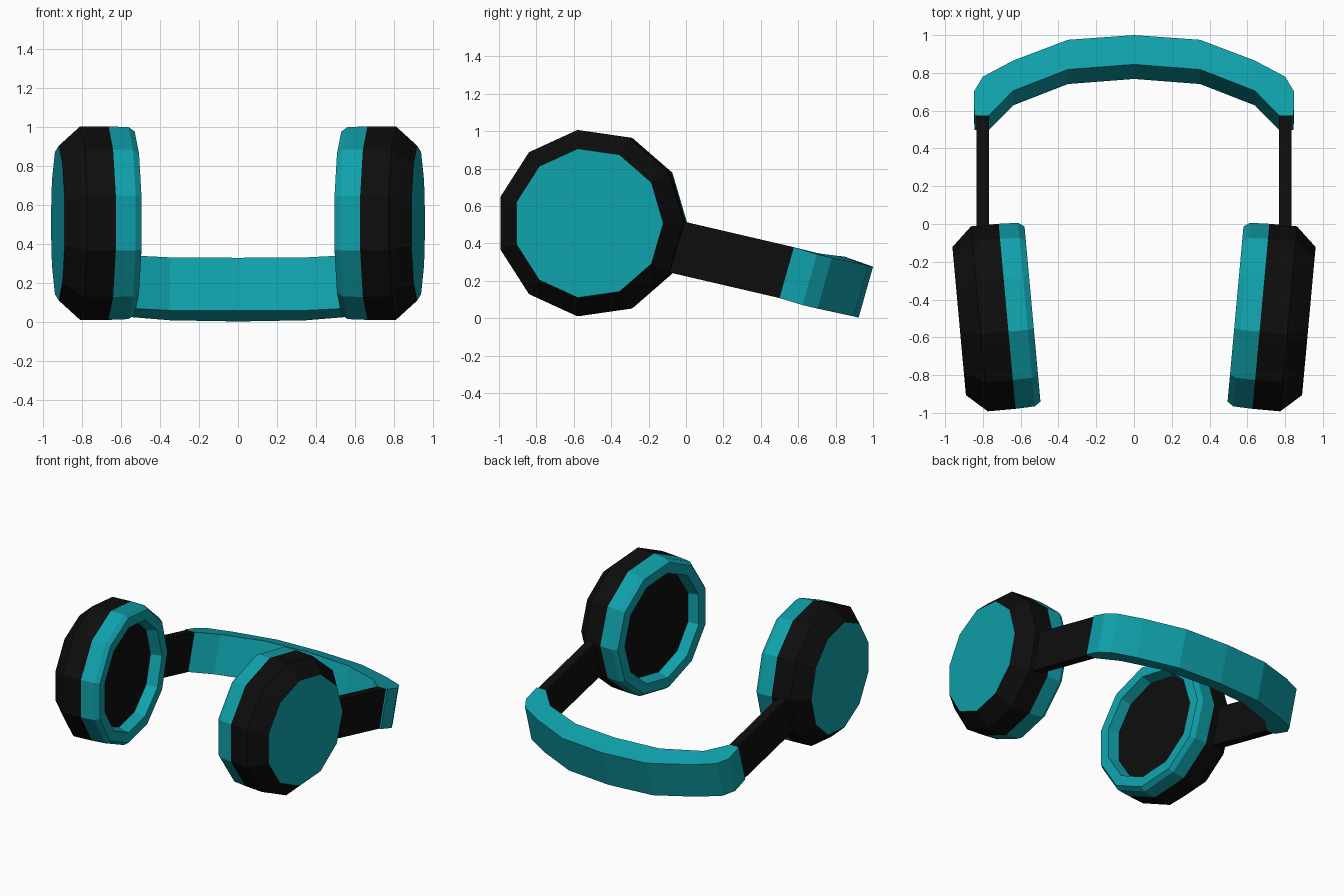
import bpy, bmesh
from math import sin, cos, tau, radians
from mathutils import Matrix, Vector

if "Cube" in bpy.data.objects:
    bpy.data.objects.remove(bpy.data.objects["Cube"])


def material(name, color):
    m = bpy.data.materials.new(name)
    m.diffuse_color = color
    m.use_nodes = True
    m.node_tree.nodes["Principled BSDF"].inputs["Base Color"].default_value = m.diffuse_color
    return m


TEAL = material("teal", (0.005, 0.36, 0.41, 1))
BLACK = material("black", (0.004, 0.004, 0.004, 1))


def loft(name, rings, mats, slots=None, mirror=True):
    """Skin closed rings of points into a capped solid; slots = material per
    [start cap, each band..., end cap]."""
    bm = bmesh.new()
    loops = [[bm.verts.new(p) for p in ring] for ring in rings]
    slots = slots or [0] * (len(rings) + 1)
    n = len(loops[0])
    bm.faces.new(loops[0]).material_index = slots[0]
    bm.faces.new(loops[-1]).material_index = slots[-1]
    for k, (a, b) in enumerate(zip(loops, loops[1:])):
        for i in range(n):
            j = (i + 1) % n
            bm.faces.new((a[i], a[j], b[j], b[i])).material_index = slots[k + 1]
    bmesh.ops.remove_doubles(bm, verts=bm.verts, dist=1e-4)
    bmesh.ops.recalc_face_normals(bm, faces=bm.faces)
    me = bpy.data.meshes.new(name)
    bm.to_mesh(me)
    bm.free()
    for m in mats:
        me.materials.append(m)
    ob = bpy.data.objects.new(name, me)
    bpy.context.collection.objects.link(ob)
    if mirror:
        ob.modifiers.new("mirror", 'MIRROR')
    return ob


# Ear cups: 11-sided turned profile (offset along axis, radius), toed in slightly
place = Matrix.Translation((0.925, -0.522, 0.508)) @ Matrix.Rotation(radians(-5.2), 4, 'Z')
profile = [(0, 0.402), (-0.108, 0.502), (-0.255, 0.502), (-0.358, 0.498),
           (-0.39, 0.475), (-0.39, 0.40), (-0.31, 0.38)]
rings = [[place @ Vector((t, r * cos(tau * i / 11), r * sin(tau * i / 11)))
          for i in range(11)] for t, r in profile]
loft("ear_cup", rings, [TEAL, BLACK], [0, 1, 1, 0, 0, 0, 0, 1])

# Arms: slanted bars from the cup rim to the headband
arm_ends = [(-0.04, 0.523), (0.575, 0.38)]
drop = Vector((0, -0.077, -0.272))
arm = []
for y, z in arm_ends:
    a, b = Vector((0.767, y, z)), Vector((0.833, y, z))
    arm.append([a, b, b + drop, a + drop])
loft("arm", arm, [BLACK])

# Headband: upper outer and inner edges of one half, swept across and dropped
outer = [(0.845, 0.575, 0.38), (0.848, 0.70, 0.342), (0.80, 0.78, 0.323),
         (0.64, 0.865, 0.305), (0.35, 0.975, 0.281), (0, 1.0, 0.275)]
inner = [(0.768, 0.575, 0.38)] * 3 + [(0.64, 0.705, 0.347), (0.35, 0.818, 0.332), (0, 0.845, 0.33)]


def section(o, i, s):
    o, i = Vector((o[0] * s, o[1], o[2])), Vector((i[0] * s, i[1], i[2]))
    return [o, i, i + drop, o + drop]


def band_solid(name):
    pairs = list(zip(outer, inner))
    rings = [section(o, i, 1) for o, i in pairs]
    rings += [section(o, i, -1) for o, i in reversed(pairs[:-1])]
    return loft(name, rings, [TEAL], mirror=False)


band_solid("headband")
